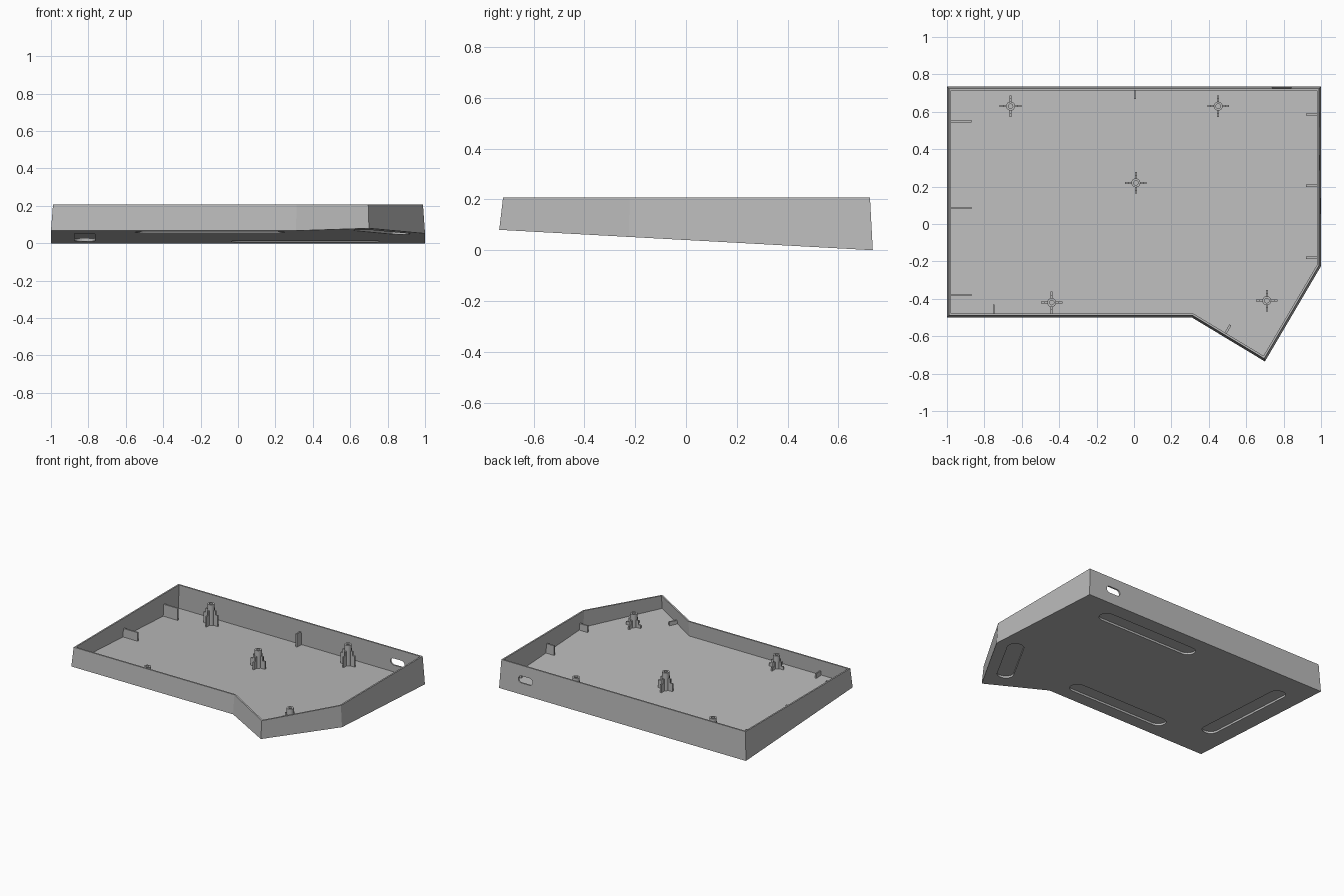
import bpy, bmesh, math
from mathutils import Vector

cube = bpy.data.objects.get("Cube")
if cube:
    bpy.data.objects.remove(cube)

TOP = 0.207
FLOOR = 0.03
WALL = 0.011
DRAFT = 0.011
TAB_TOP = 0.128

grey = bpy.data.materials.new("plain grey")
grey.use_nodes = True
grey.diffuse_color = (0.5, 0.5, 0.5, 1)
grey.node_tree.nodes["Principled BSDF"].inputs["Base Color"].default_value = (0.5, 0.5, 0.5, 1)


def under(y):
    """Height of the sloping underside."""
    return 0.04 - 0.0545 * y


def make(name, bm):
    bmesh.ops.recalc_face_normals(bm, faces=bm.faces)
    mesh = bpy.data.meshes.new(name)
    bm.to_mesh(mesh)
    bm.free()
    mesh.materials.append(grey)
    obj = bpy.data.objects.new(name, mesh)
    bpy.context.collection.objects.link(obj)
    return obj


def skin(name, loops):
    """Join equal loops of points with quads and cap both ends."""
    bm = bmesh.new()
    rings = [[bm.verts.new(p) for p in loop] for loop in loops]
    n = len(rings[0])
    for a, b in zip(rings, rings[1:]):
        for i in range(n):
            j = (i + 1) % n
            bm.faces.new((a[i], a[j], b[j], b[i]))
    bm.faces.new(rings[0])
    bm.faces.new(rings[-1])
    return make(name, bm)


def inset(points, d):
    """Move every edge of a counter-clockwise outline inward by d."""
    out = []
    n = len(points)
    for i in range(n):
        p = Vector(points[i])
        a = (p - Vector(points[i - 1])).normalized()
        b = (Vector(points[(i + 1) % n]) - p).normalized()
        na, nb = Vector((-a.y, a.x)), Vector((-b.y, b.x))
        out.append(p + (na + nb) * d / (1 + na.dot(nb)))
    return out


def stadium(length, width, steps=12):
    r = width / 2
    pts = []
    for side in (1, -1):
        for k in range(steps + 1):
            a = math.pi * k / steps - math.pi / 2
            pts.append((side * (length / 2 - r + r * math.cos(a)), side * r * math.sin(a)))
    return pts


def bar(name, start, end, thick, base, top):
    """Upright plate between two plan points."""
    s, e = Vector(start), Vector(end)
    d = (e - s).normalized()
    n = Vector((-d.y, d.x)) * thick / 2
    plan = (s - n, e - n, e + n, s + n)
    return skin(name, [[(p.x, p.y, under(p.y) + base) for p in plan],
                       [(p.x, p.y, top) for p in plan]])


def cut(target, cutter):
    mod = target.modifiers.new("cut", 'BOOLEAN')
    mod.object = cutter
    mod.operation = 'DIFFERENCE'
    mod.solver = 'EXACT'
    graph = bpy.context.evaluated_depsgraph_get()
    mesh = bpy.data.meshes.new_from_object(target.evaluated_get(graph))
    target.modifiers.clear()
    target.data = mesh
    bpy.data.objects.remove(cutter)


# Open tray with a sloping floor and drafted walls
outline = [(-1, 0.735), (-1, -0.5), (0.31, -0.5), (0.70, -0.735), (1, -0.225), (1, 0.735)]


def level(d, z=None, lift=0.0):
    return [(p.x, p.y, under(p.y) + lift if z is None else z) for p in inset(outline, d)]


tray = skin("case_tray", [level(0), level(DRAFT, TOP), level(DRAFT + WALL, TOP),
                          level(WALL + 0.002, lift=FLOOR)])

# Recessed foot pockets in the underside: centre, length, angle
pockets = [((0.36, 0.565), 0.80, 0), ((-0.15, -0.345), 0.80, 0),
           ((-0.82, 0.155), 0.80, 90), ((0.77, -0.355), 0.50, 60)]
for (cx, cy), length, angle in pockets:
    c, s = math.cos(math.radians(angle)), math.sin(math.radians(angle))
    plan = [(cx + x * c - y * s, cy + x * s + y * c) for x, y in stadium(length, 0.11)]
    cut(tray, skin("pocket_cutter", [[(x, y, under(y) + h) for x, y in plan]
                                     for h in (-0.05, 0.015)]))

# Cable port through the back wall
cut(tray, skin("port_cutter", [[(0.79 + x, y, 0.107 + z) for x, z in stadium(0.115, 0.05)]
                               for y in (0.68, 0.78)]))

# Screw posts, each with a blind hole and stepped cross ribs
posts = [(-0.66, 0.63), (0.45, 0.63), (0.01, 0.22), (-0.44, -0.42), (0.71, -0.41)]
for i, (px, py) in enumerate(posts, 1):
    base = under(py) + 0.02
    profile = [(0.024, base), (0.024, 0.188), (0.012, 0.188), (0.012, base + 0.02)]
    turn = [2 * math.pi * k / 24 for k in range(24)]
    post = skin(f"screw_post_{i}", [[(px + r * math.cos(a), py + r * math.sin(a), z)
                                     for a in turn] for r, z in profile])
    bpy.ops.object.select_all(action='DESELECT')
    post.select_set(True)
    bpy.context.view_layer.objects.active = post
    bpy.ops.object.shade_smooth_by_angle()
    for dx, dy in ((1, 0), (-1, 0), (0, 1), (0, -1)):
        for inner, outer, top in ((0.02, 0.040, 0.145), (0.038, 0.058, 0.115)):
            bar(f"post_rib_{i}", (px + dx * inner, py + dy * inner),
                (px + dx * outer, py + dy * outer), 0.011, 0.02, top)

# Support tabs standing against the walls
for y in (0.55, 0.085, -0.38):
    bar("right_wall_tab", (-0.988, y), (-0.87, y), 0.012, 0.02, TAB_TOP)
for y in (0.585, 0.205, -0.18):
    bar("left_wall_tab", (0.988, y), (0.92, y), 0.012, 0.02, TAB_TOP)
bar("back_wall_tab", (0.005, 0.723), (0.005, 0.668), 0.010, 0.02, TAB_TOP)
bar("front_wall_tab", (-0.75, -0.488), (-0.75, -0.43), 0.010, 0.02, TAB_TOP)
bar("corner_wall_tab", (0.485, -0.592), (0.515, -0.54), 0.012, 0.02, TAB_TOP)
